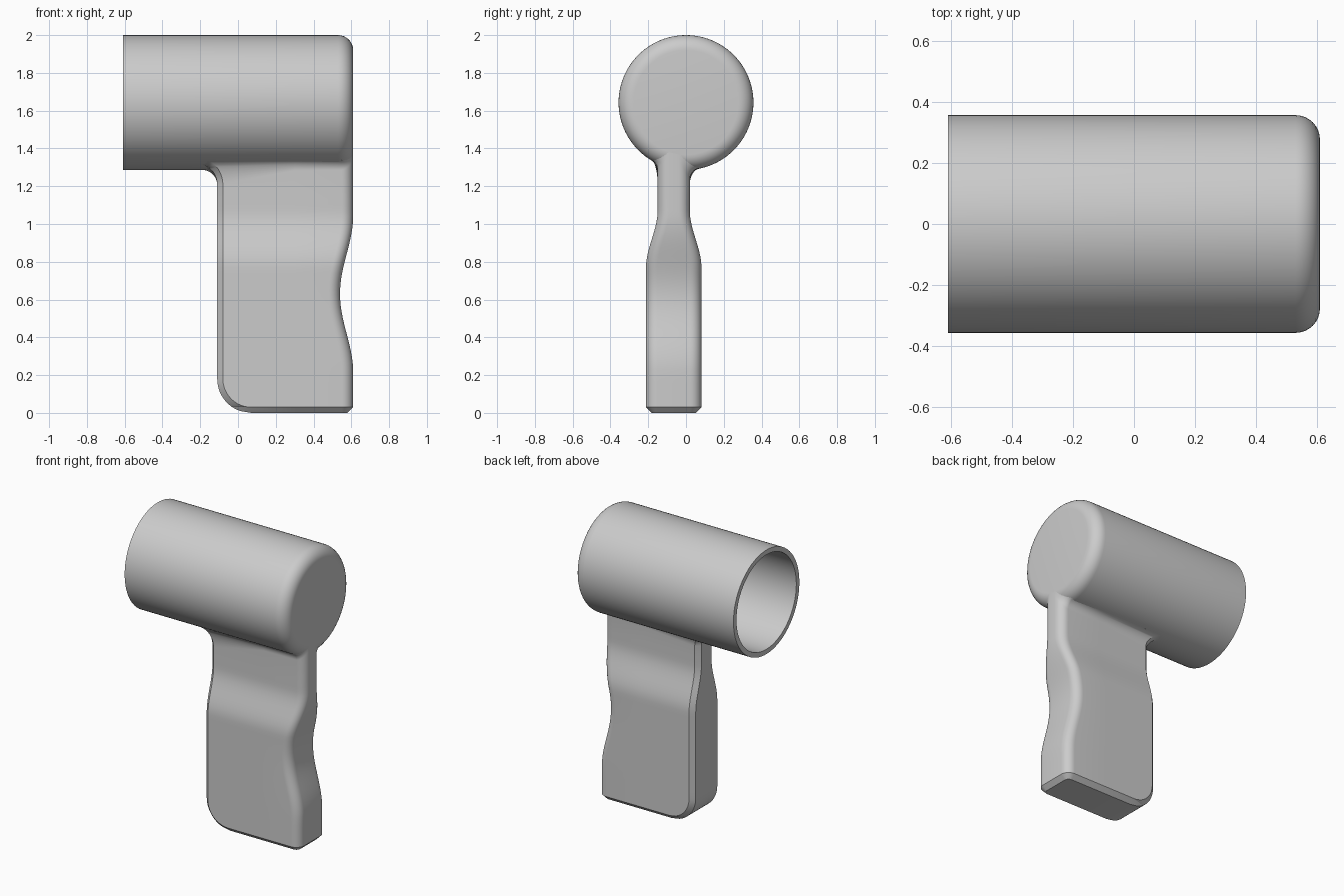
import bpy, bmesh
from math import sin, cos, pi, sqrt, atan2

cube = bpy.data.objects.get("Cube")
if cube:
    bpy.data.objects.remove(cube)

GREY = (0.6, 0.6, 0.6, 1)
mat = bpy.data.materials.new("plain grey")
mat.use_nodes = True
mat.diffuse_color = GREY
mat.node_tree.nodes["Principled BSDF"].inputs["Base Color"].default_value = GREY

AXIS_Z, R, ROUND, END = 1.643, 0.357, 0.08, 0.61   # barrel
WALL = 0.033
YC, CH, FIL, BACK = -0.065, 0.03, 0.06, -0.11      # handle
CORNER = 0.18


def finish(name, bm):
    bmesh.ops.remove_doubles(bm, verts=bm.verts, dist=1e-5)
    bmesh.ops.recalc_face_normals(bm, faces=bm.faces)
    me = bpy.data.meshes.new(name)
    bm.to_mesh(me)
    bm.free()
    me.materials.append(mat)
    ob = bpy.data.objects.new(name, me)
    bpy.context.collection.objects.link(ob)
    bpy.ops.object.select_all(action='DESELECT')
    ob.select_set(True)
    bpy.context.view_layer.objects.active = ob
    bpy.ops.object.shade_smooth_by_angle(angle=pi / 6)
    return ob


def loft(bm, rings, closed):
    rows = [[bm.verts.new(p) for p in ring] for ring in rings]
    n = len(rows[0])
    for a, b in zip(rows, rows[1:] + (rows[:1] if closed else [])):
        for i in range(n):
            j = (i + 1) % n
            bm.faces.new((a[i], a[j], b[j], b[i]))
    return rows


# Hollow barrel: closed profile turned about the x axis
def rounded(x_end, radius, r):
    return [(x_end - r + r * sin(k * pi / 16), radius - r + r * cos(k * pi / 16))
            for k in range(9)]


outer = [(-END, R)] + rounded(END, R, ROUND) + [(END, 0)]
inner = [(-END, R - WALL)] + rounded(END - WALL, R - WALL, ROUND - WALL) + [(END - WALL, 0)]
bm = bmesh.new()
prof = [bm.verts.new((x, 0, AXIS_Z + r)) for x, r in outer + inner[::-1]]
n_out = len(outer)
edges = [bm.edges.new((prof[i], prof[(i + 1) % len(prof)]))
         for i in range(len(prof)) if i != n_out - 1]
bmesh.ops.spin(bm, geom=edges + prof, cent=(0, 0, AXIS_Z), axis=(1, 0, 0),
               angle=2 * pi, steps=96, use_merge=True)
bmesh.ops.dissolve_degenerate(bm, edges=bm.edges, dist=1e-5)
finish("barrel", bm)


# Handle: stacked cross-sections with a chamfered back and a rounded grip side
def half_thickness(z):
    t = min(max((z - 0.77) / 0.3, 0), 1)
    return 0.147 - 0.062 * t * t * (3 - 2 * t)


def grip_x(z):
    t = min(max((z - 0.63) / 0.42, -1), 1)
    return END - 0.035 * (1 + cos(pi * t))


def section(z):
    """Points as (x, sideways fraction, is_back)."""
    d = max(0, CH - z)
    h = half_thickness(z)
    side = h - d
    low = max(CORNER - z, 0)
    cx = BACK + CORNER
    x_out = cx - sqrt(CORNER ** 2 - low ** 2)
    x_in = cx - sqrt(max((CORNER - CH) ** 2 - low ** 2, 0))
    r = FIL - d
    gx = grip_x(z) - d
    half = [(x_out, h - CH, True), (x_in, side, True), (0.3, side, False)]
    half += [(gx - r + r * sin(k * pi / 16), side - r + r * cos(k * pi / 16), False)
             for k in range(9)]
    pts = half + [(x, -y, b) for x, y, b in half[::-1]]
    return h, pts


def barrel_radius(x):
    t = max(x - (END - ROUND), 0)
    return R - ROUND + sqrt(max(ROUND ** 2 - t * t, 0))


def fillet(side, r_barrel, h, t):
    """Point on the arc that joins one handle side to the barrel."""
    cy = YC + side * (h + FIL)
    s = sqrt((r_barrel + FIL) ** 2 - cy ** 2)
    a = atan2(s, side * cy) * t
    return cy - side * FIL * cos(a), AXIS_Z - s + FIL * sin(a)


def surface_z(x, y, inset=0):
    return AXIS_Z - sqrt((barrel_radius(x) - inset) ** 2 - y * y)


levels = [0, 0.01, 0.02, CH]
levels += [CORNER - (CORNER - CH) * cos(k * pi / 20) for k in range(1, 11)]
levels += [0.2 + 0.03 * k for k in range(1, 32)]
rings = []
for z in levels:
    h, pts = section(z)
    rings.append([(x, YC + y, z) for x, y, b in pts])

# Flare into the barrel, then sink the rim into its wall
h, pts = section(1.15)
STEPS = 10
for k in range(STEPS + 2):
    t = min(k / STEPS, 1)
    ring = []
    for x, y, back in pts:
        f = (y / h + 1) / 2
        rb = barrel_radius(x)
        (ya, za), (yb, zb) = fillet(-1, rb, h, t), fillet(1, rb, h, t)
        py, pz = ya + (yb - ya) * f, za + (zb - za) * f
        px = x
        if back:
            px = x - ROUND * (1 - cos(t * pi / 2))
            start = 1.206
            pz = start + (surface_z(x, py) - start) * sin(t * pi / 2)
        if k > STEPS:
            pz = surface_z(px, py, 0.012)
        ring.append((px, py, pz))
    rings.append(ring)

bm = bmesh.new()
rows = loft(bm, rings, False)
bm.faces.new(rows[0])
finish("handle", bm)
